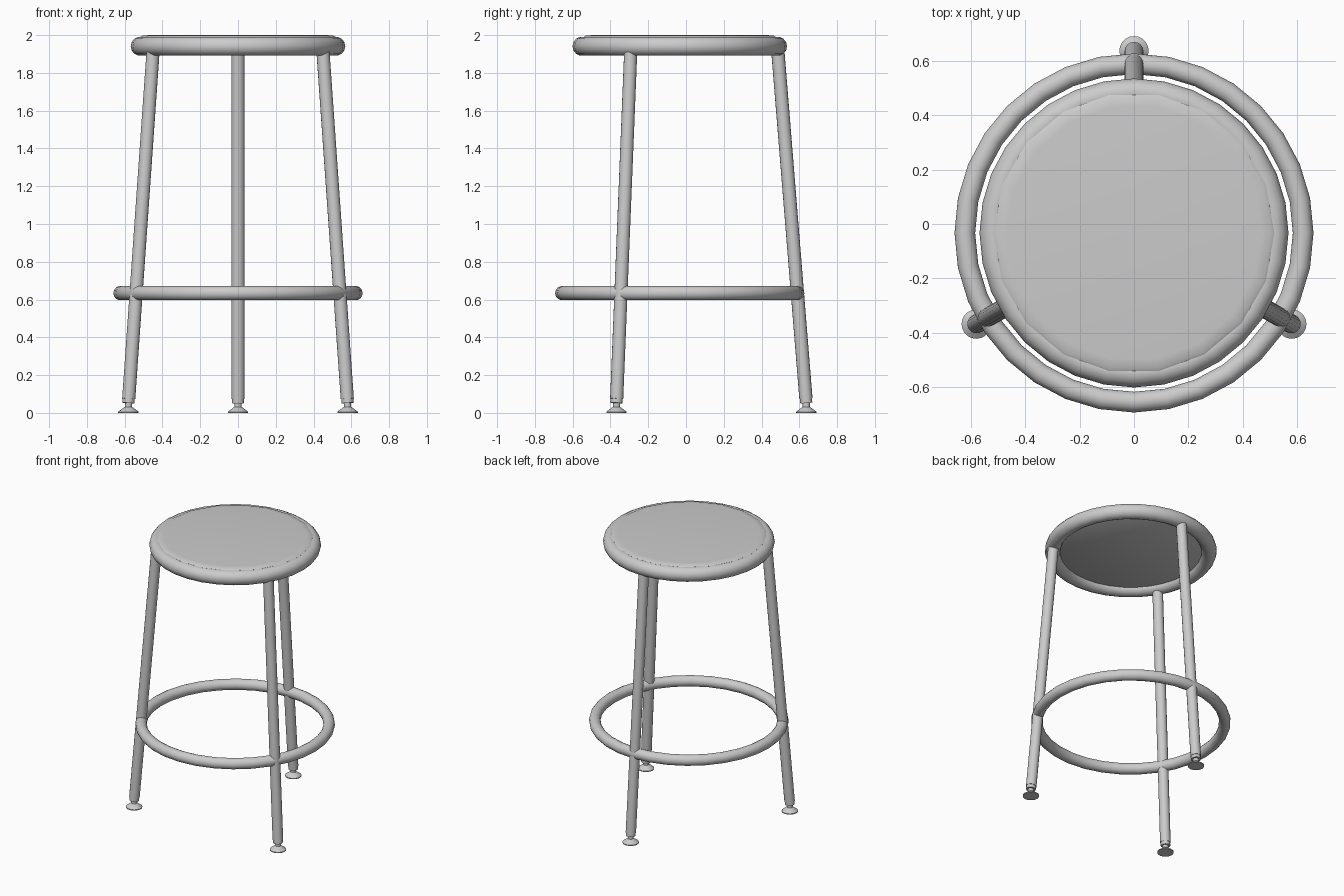
import bpy, math
from mathutils import Vector

if "Cube" in bpy.data.objects:
    bpy.data.objects.remove(bpy.data.objects["Cube"])

CY = -0.033  # stool axis sits slightly forward of the origin


def smooth(ob, angle=40):
    bpy.ops.object.select_all(action='DESELECT')
    ob.select_set(True)
    bpy.context.view_layer.objects.active = ob
    bpy.ops.object.shade_smooth_by_angle(angle=math.radians(angle))


def lathe(name, profile, sides, loc):
    """Revolve (radius, z) points; both ends are capped with n-gons."""
    verts, faces = [], []
    for r, z in profile:
        for i in range(sides):
            a = 2 * math.pi * i / sides
            verts.append((r * math.cos(a), r * math.sin(a), z))
    for k in range(len(profile) - 1):
        for i in range(sides):
            j = (i + 1) % sides
            faces.append((k * sides + i, k * sides + j,
                          (k + 1) * sides + j, (k + 1) * sides + i))
    faces.append(tuple(reversed(range(sides))))
    faces.append(tuple(range(len(verts) - sides, len(verts))))
    me = bpy.data.meshes.new(name)
    me.from_pydata(verts, [], faces)
    ob = bpy.data.objects.new(name, me)
    bpy.context.collection.objects.link(ob)
    ob.location = loc
    smooth(ob)
    return ob


def ring(name, major, minor, z, sides):
    bpy.ops.mesh.primitive_torus_add(major_radius=major, minor_radius=minor,
                                     major_segments=sides, minor_segments=14,
                                     location=(0, CY, z))
    ob = bpy.context.object
    ob.name = name
    smooth(ob, 60)


def tube(name, a, b, r):
    a, b = Vector(a), Vector(b)
    ob = lathe(name, [(r, 0), (r, (b - a).length)], 16, a)
    ob.rotation_mode = 'QUATERNION'
    ob.rotation_quaternion = (b - a).to_track_quat('Z', 'Y')


# Seat: round tube rim with a coarse 18-sided panel on it
ring("seat_rim", 0.517, 0.051, 1.941, 32)
lathe("seat_panel", [(0.475, 1.93), (0.513, 1.95), (0.516, 1.991), (0.505, 1.997), (0.47, 2.0)],
      18, (0, CY, 0))

# Foot ring
ring("foot_ring", 0.622, 0.038, 0.634, 32)

# Three splayed legs with levelling feet
foot = [(0.054, 0), (0.054, 0.006), (0.022, 0.03), (0.019, 0.032), (0.019, 0.06)]
for name, deg in (("back", 90), ("left", 210), ("right", 330)):
    c, s = math.cos(math.radians(deg)), math.sin(math.radians(deg))

    def at(r, z):
        return (r * c, CY + r * s, z)

    tube(name + "_leg", at(0.668, 0.075), at(0.518, 1.93), 0.035)
    tube(name + "_leg_collar", at(0.670, 0.052), at(0.668, 0.078), 0.032)
    lathe(name + "_foot", foot, 20, at(0.670, 0))
